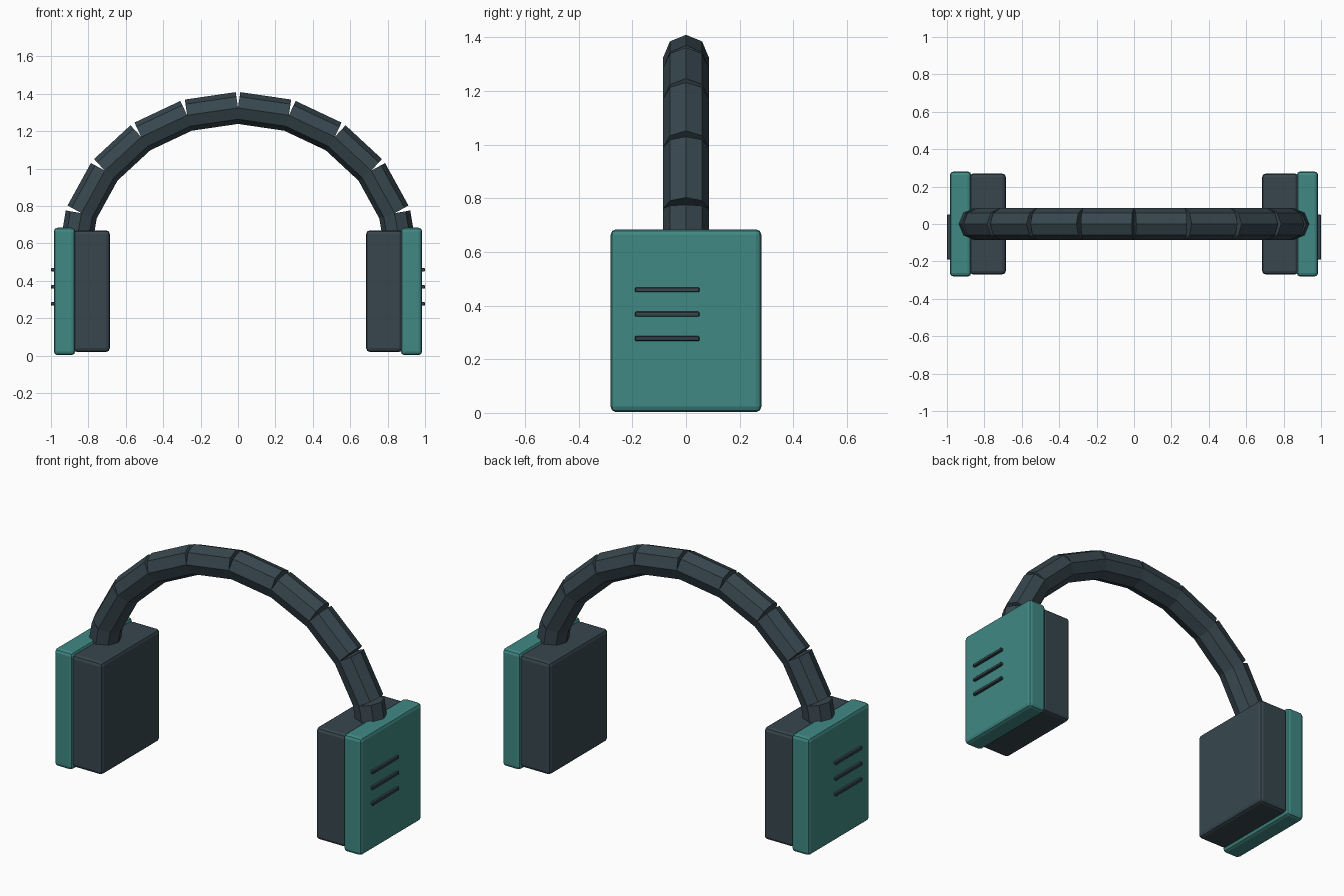
import bpy, math
from mathutils import Vector

if "Cube" in bpy.data.objects:
    bpy.data.objects.remove(bpy.data.objects["Cube"])


def material(name, color):
    m = bpy.data.materials.new(name)
    m.diffuse_color = (*color, 1)
    m.use_nodes = True
    m.node_tree.nodes["Principled BSDF"].inputs["Base Color"].default_value = m.diffuse_color
    return m


teal = material("teal", (0.051, 0.25, 0.231))
slate = material("dark slate", (0.038, 0.062, 0.076))


def box(name, lo, hi, mat, bevel, segments=2):
    """Bevelled box between two corners."""
    lo, hi = Vector(lo), Vector(hi)
    bpy.ops.mesh.primitive_cube_add(size=1, location=(lo + hi) / 2)
    ob = bpy.context.object
    ob.name = name
    ob.scale = [abs(v) for v in hi - lo]
    bpy.ops.object.transform_apply(location=False, rotation=False, scale=True)
    mod = ob.modifiers.new("Bevel", "BEVEL")
    mod.width, mod.segments = bevel, segments
    ob.data.materials.append(mat)
    return ob


def tube(name, p, q, radius, mat):
    """Eight-sided straight segment from p to q, with a ridge facing outward."""
    d = q - p
    bpy.ops.mesh.primitive_cylinder_add(vertices=8, radius=radius, depth=d.length,
                                        location=(p + q) / 2)
    ob = bpy.context.object
    ob.name = name
    ob.rotation_euler = (0, math.atan2(d.x, d.z), 0)
    ob.data.materials.append(mat)
    return ob


# Ear cups: outer shell, inner cushion and three vent bars on each side
for side, s in (("left", -1), ("right", 1)):
    box(side + "_shell", (s * 0.87, -0.281, 0.003), (s * 0.985, 0.281, 0.684), teal, 0.02)
    box(side + "_cushion", (s * 0.685, -0.27, 0.02), (s * 0.88, 0.27, 0.67), slate, 0.02)
    for i in range(3):
        z = 0.277 + 0.091 * i
        box(f"{side}_vent_{i + 1}", (s * 0.975, -0.19, z - 0.009),
            (s * 1.0, 0.05, z + 0.009), slate, 0.003, 1)

# Headband: ten straight segments along a half ellipse
N = 10
points = []
for i in range(N + 1):
    a = math.pi * i / N
    points.append(Vector((-0.88 * math.cos(a), 0, 0.51 + 0.815 * math.sin(a))))
for i in range(N):
    tube(f"headband_segment_{i + 1}", points[i], points[i + 1], 0.085, slate)
